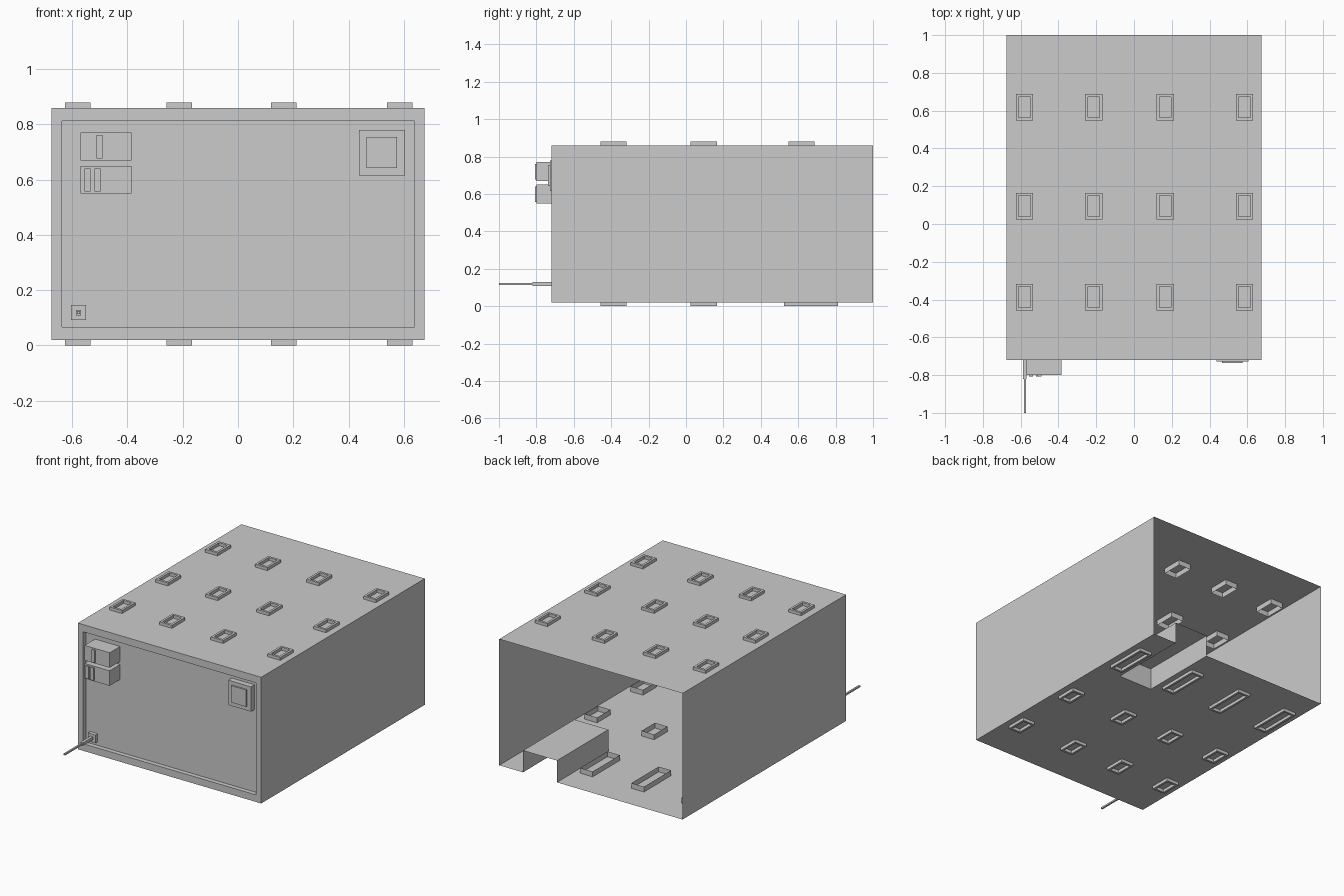
import bpy, bmesh

if "Cube" in bpy.data.objects:
    bpy.data.objects.remove(bpy.data.objects["Cube"])

X, YF, YB, Z0, Z1 = 0.675, -0.72, 1.0, 0.02, 0.86
PANEL_Y = -0.69                      # depth of the recessed front panel
TX0, TX1, TY, TZ = 0.25, 0.50, 0.46, 0.165   # wheel-tunnel notch in the floor
COLS = (-0.58, -0.2125, 0.165, 0.585)


def mesh_object(name, quads):
    """Sheet object from a list of polygons."""
    bm = bmesh.new()
    for q in quads:
        bm.faces.new([bm.verts.new(p) for p in q])
    bmesh.ops.remove_doubles(bm, verts=bm.verts, dist=1e-5)
    me = bpy.data.meshes.new(name)
    bm.to_mesh(me)
    bm.free()
    ob = bpy.data.objects.new(name, me)
    bpy.context.collection.objects.link(ob)
    return ob


def rect_y(x0, x1, z0, z1, y):
    return [(x0, y, z0), (x1, y, z0), (x1, y, z1), (x0, y, z1)]


def rect_z(x0, x1, y0, y1, z):
    return [(x0, y0, z), (x1, y0, z), (x1, y1, z), (x0, y1, z)]


def bridge(a, b):
    """Four quads joining two rectangles."""
    return [[a[i], a[(i + 1) % 4], b[(i + 1) % 4], b[i]] for i in range(4)]


def box(name, x0, x1, y0, y1, z0, z1):
    a, b = rect_y(x0, x1, z0, z1, y0), rect_y(x0, x1, z0, z1, y1)
    return mesh_object(name, [a, b[::-1]] + [f[::-1] for f in bridge(a, b)])


# Side walls and roof (the back is open)
mesh_object("side_walls_and_roof", [
    [(X, YF, Z0), (X, YB, Z0), (X, YB, Z1), (X, YF, Z1)],
    [(-X, YB, Z0), (-X, YF, Z0), (-X, YF, Z1), (-X, YB, Z1)],
    rect_z(-X, X, YF, YB, Z1)])

# Front frame with recessed panel
outer = rect_y(-X, X, Z0, Z1, YF)
inner = rect_y(-0.637, 0.638, 0.067, 0.812, YF)
panel = rect_y(-0.637, 0.638, 0.067, 0.812, PANEL_Y)
mesh_object("front_panel", bridge(outer, inner) + bridge(inner, panel) + [panel])

# Floor with a raised tunnel open to the back
floor = [rect_z(-X, X, YF, TY, Z0), rect_z(-X, TX0, TY, YB, Z0), rect_z(TX1, X, TY, YB, Z0)]
mesh_object("floor", [f[::-1] for f in floor])
mesh_object("floor_tunnel", [
    rect_z(TX0, TX1, TY, YB, TZ)[::-1],
    rect_y(TX0, TX1, Z0, TZ, TY)[::-1],
    [(TX0, TY, Z0), (TX0, YB, Z0), (TX0, YB, TZ), (TX0, TY, TZ)],
    [(TX1, YB, Z0), (TX1, TY, Z0), (TX1, TY, TZ), (TX1, YB, TZ)]])


def pad(name, cx, y0, y1, z, out):
    """Stacking socket: short sleeve through the sheet with a rim outside."""
    w, t, flip = 0.046, 0.015, out < 0
    top = rect_z(cx - w, cx + w, y0, y1, z + out)
    base = rect_z(cx - w, cx + w, y0, y1, z - out * 1.75)
    hole = rect_z(cx - w + t, cx + w - t, y0 + t, y1 - t, z + out)
    deep = rect_z(cx - w + t, cx + w - t, y0 + t, y1 - t, z)
    faces = bridge(base, top) + bridge(top, hole) + bridge(hole, deep)
    mesh_object(name, [f[::-1] for f in faces] if flip else faces)


# Roof and floor sockets; the rear floor row is longer
for i, cx in enumerate(COLS):
    for j, y in enumerate((-0.457, 0.025, 0.548)):
        pad(f"roof_socket_{i}_{j}", cx, y, y + 0.14, Z1, 0.02)
        pad(f"floor_socket_{i}_{j}", cx, y if j < 2 else 0.525,
            y + 0.14 if j < 2 else 0.812, Z0, -0.02)

# Control boxes with switch bars
for name, z, bars in (("upper", 0.67, (-0.501,)), ("lower", 0.55, (-0.545, -0.508))):
    box(name + "_control_box", -0.57, -0.385, -0.80, PANEL_Y, z, z + 0.1)
    for k, x in enumerate(bars):
        box(f"{name}_switch_{k}", x - 0.011, x + 0.011, -0.808, -0.80, z + 0.007, z + 0.091)

# Square cover plate with a raised centre
box("cover_plate", 0.438, 0.605, -0.727, PANEL_Y, 0.615, 0.78)
box("cover_centre", 0.465, 0.575, -0.737, -0.727, 0.643, 0.755)

# Antenna: base plate, collar and rod
box("antenna_base", -0.605, -0.55, -0.715, PANEL_Y, 0.092, 0.146)
box("antenna_collar", -0.587, -0.568, -0.82, -0.715, 0.109, 0.129)
box("antenna_rod", -0.583, -0.572, -1.0, -0.82, 0.113, 0.124)
